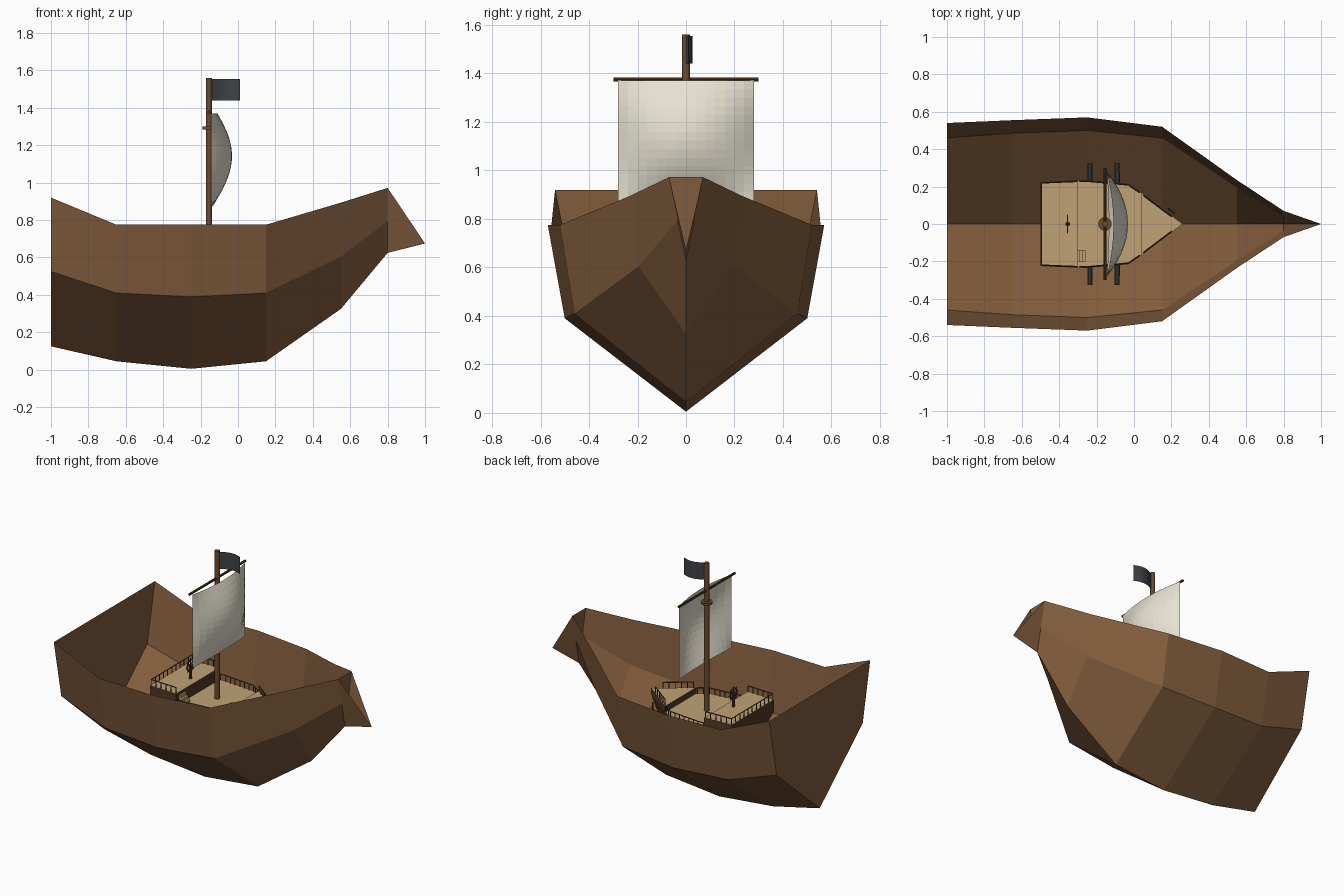
import bpy, bmesh, math
from mathutils import Vector

old = bpy.data.objects.get("Cube")
if old:
    bpy.data.objects.remove(old, do_unlink=True)


def material(name, rgb):
    m = bpy.data.materials.new(name)
    m.use_nodes = True
    m.diffuse_color = (*rgb, 1)
    bsdf = m.node_tree.nodes["Principled BSDF"]
    bsdf.inputs["Base Color"].default_value = (*rgb, 1)
    bsdf.inputs["Roughness"].default_value = 0.9
    return m


HULL = material("hull brown", (0.22, 0.107, 0.046))
DARK = material("dark wood", (0.085, 0.04, 0.017))
MAST = material("mast brown", (0.15, 0.07, 0.03))
DECK = material("deck tan", (0.53, 0.36, 0.18))
SAIL = material("sail cream", (0.80, 0.76, 0.64))
METAL = material("dark metal", (0.05, 0.054, 0.063))


def finish(name, bm, *mats, smooth=False):
    bmesh.ops.recalc_face_normals(bm, faces=bm.faces[:])
    me = bpy.data.meshes.new(name)
    bm.to_mesh(me)
    bm.free()
    for m in mats:
        me.materials.append(m)
    ob = bpy.data.objects.new(name, me)
    bpy.context.collection.objects.link(ob)
    if smooth:
        me.polygons.foreach_set("use_smooth", [True] * len(me.polygons))
    return ob


def rod(bm, a, b, r, sides=8, r2=None):
    a, b = Vector(a), Vector(b)
    d = b - a
    mat = d.to_track_quat("Z", "Y").to_matrix().to_4x4()
    mat.translation = (a + b) / 2
    bmesh.ops.create_cone(bm, cap_ends=True, segments=sides, radius1=r,
                          radius2=r if r2 is None else r2, depth=d.length, matrix=mat)


def box(bm, lo, hi):
    lo, hi = Vector(lo), Vector(hi)
    res = bmesh.ops.create_cube(bm, size=1)
    for v in res["verts"]:
        v.co = (lo + hi) / 2 + v.co * (hi - lo)


def slab(name, half, z0, z1, shrink=1.0):
    """Mirrored outline extruded upward, tan on top and dark around."""
    outline = half + [(x, -y) for x, y in reversed(half) if y > 0]
    bm = bmesh.new()
    low = [bm.verts.new((x * shrink - 0.12 * (1 - shrink), y * shrink, z0)) for x, y in outline]
    top = [bm.verts.new((x, y, z1)) for x, y in outline]
    n = len(outline)
    bm.faces.new(low)
    bm.faces.new(top).material_index = 1
    for i in range(n):
        j = (i + 1) % n
        bm.faces.new((low[i], low[j], top[j], top[i]))
    return finish(name, bm, DARK, DECK)


def railing(name, path, z, height=0.04, gap=0.04):
    """Posts and a top beam along a path, on both sides of the ship."""
    bm = bmesh.new()
    for s in (1, -1):
        for (x0, y0), (x1, y1) in zip(path, path[1:]):
            a, b = Vector((x0, s * y0, z)), Vector((x1, s * y1, z))
            up = Vector((0, 0, height))
            rod(bm, a + up, b + up, 0.004, 4)
            n = max(1, round((b - a).length / gap))
            for i in range(n + 1):
                p = a.lerp(b, i / n)
                rod(bm, p, p + up, 0.0035, 4)
    return finish(name, bm, DARK)


# Hull: stations of x, keel z, chine y and z, rim y and z
stations = [
    (-1.00, 0.125, 0.46, 0.525, 0.54, 0.92),
    (-0.65, 0.045, 0.485, 0.41, 0.555, 0.775),
    (-0.25, 0.005, 0.50, 0.39, 0.57, 0.775),
    (0.15, 0.045, 0.46, 0.41, 0.52, 0.775),
    (0.55, 0.325, 0.195, 0.605, 0.235, 0.893),
    (0.80, 0.625, 0.035, 0.795, 0.07, 0.972),
]
bm = bmesh.new()
rings = [[bm.verts.new((x, y, z)) for y, z in
          ((-ry, rz), (-cy, cz), (0, kz), (cy, cz), (ry, rz))]
         for x, kz, cy, cz, ry, rz in stations]
for a, b in zip(rings, rings[1:]):
    for i in range(4):
        bm.faces.new((a[i], a[i + 1], b[i + 1], b[i]))
bm.faces.new(rings[0])
bm.faces.new(rings[-1])
tip = bm.verts.new((1, 0, 0.675))
for i in range(4):
    bm.faces.new((rings[-1][i], rings[-1][i + 1], tip))
finish("hull", bm, HULL)

# Decks
slab("main_deck", [(-0.5, 0.225), (-0.25, 0.235), (-0.03, 0.215), (0.05, 0.16), (0.26, 0)],
     0.43, 0.56, 0.85)
slab("rear_deck", [(-0.5, 0.225), (-0.3, 0.234)], 0.56, 0.64)
slab("fore_deck", [(0.04, 0.167), (0.05, 0.16), (0.26, 0)], 0.56, 0.60)

# Railings
railing("rear_railing", [(-0.495, 0), (-0.495, 0.22), (-0.305, 0.228)], 0.64)
railing("main_railing", [(-0.29, 0.228), (-0.25, 0.229), (-0.03, 0.209), (0.03, 0.168)], 0.56)
railing("fore_railing", [(0.05, 0.153), (0.20, 0.04)], 0.60)

# Stairs up to the rear deck
bm = bmesh.new()
for i in range(3):
    box(bm, (-0.305, -0.2, 0.56), (-0.26 - 0.014 * i, -0.14, 0.58 + 0.02 * i))
finish("stairs", bm, DECK)

# Steering wheel with spokes and stand
bm = bmesh.new()
hub = Vector((-0.355, 0, 0.727))
count = 16
for i in range(count):
    t0, t1 = (2 * math.pi * k / count for k in (i, i + 1))
    p, q = (hub + 0.037 * Vector((0, math.cos(t), math.sin(t))) for t in (t0, t1))
    rod(bm, p, q, 0.004, 6)
    if i % 2 == 0:
        rod(bm, hub, hub + (p - hub) * 1.35, 0.0025, 5)
rod(bm, hub - Vector((0.012, 0, 0)), hub + Vector((0.012, 0, 0)), 0.008)
box(bm, (-0.362, -0.008, 0.64), (-0.348, 0.008, 0.725))
finish("steering_wheel", bm, DARK)

# Mast, yard and lookout ring
MX = -0.155
bm = bmesh.new()
rod(bm, (MX, 0, 0.55), (MX, 0, 1.56), 0.016, 12)
finish("mast", bm, MAST)
bm = bmesh.new()
rod(bm, (MX, -0.3, 1.375), (MX, 0.3, 1.375), 0.008)
finish("yard", bm, DARK)
bm = bmesh.new()
rod(bm, (MX, 0, 1.285), (MX, 0, 1.30), 0.036, 16)
finish("lookout_ring", bm, MAST)


def sheet(name, point, nu, nv, mat):
    bm = bmesh.new()
    g = [[bm.verts.new(point(u / nu, v / nv)) for v in range(nv + 1)] for u in range(nu + 1)]
    for u in range(nu):
        for v in range(nv):
            bm.faces.new((g[u][v], g[u + 1][v], g[u + 1][v + 1], g[u][v + 1]))
    return finish(name, bm, mat)


# Billowing sail
def sail_point(u, v):
    side = 2 * u - 1
    belly = math.sin(math.pi * (0.03 + 0.87 * v))
    return (-0.145 + 0.113 * (1 - side * side) * belly, 0.28 * side, 0.875 + 0.495 * v)


sheet("sail", sail_point, 14, 14, SAIL)

# Curved flag
sheet("flag", lambda u, v: (-0.14 + 0.15 * u, 0.026 * math.sin(math.pi * 0.9 * u),
                            1.44 + 0.115 * v), 10, 1, METAL)

# Cannons on both sides
bm = bmesh.new()
for x in (-0.235, -0.09):
    for s in (1, -1):
        rod(bm, (x, s * 0.15, 0.48), (x, s * 0.325, 0.48), 0.016, 10, 0.014)
finish("cannons", bm, METAL)

# Small anchor hung at the bow
bm = bmesh.new()
rod(bm, (0.2, 0.07, 0.50), (0.2, 0.07, 0.55), 0.004, 6)
rod(bm, (0.18, 0.085, 0.505), (0.22, 0.055, 0.505), 0.005, 6)
finish("anchor", bm, METAL)
